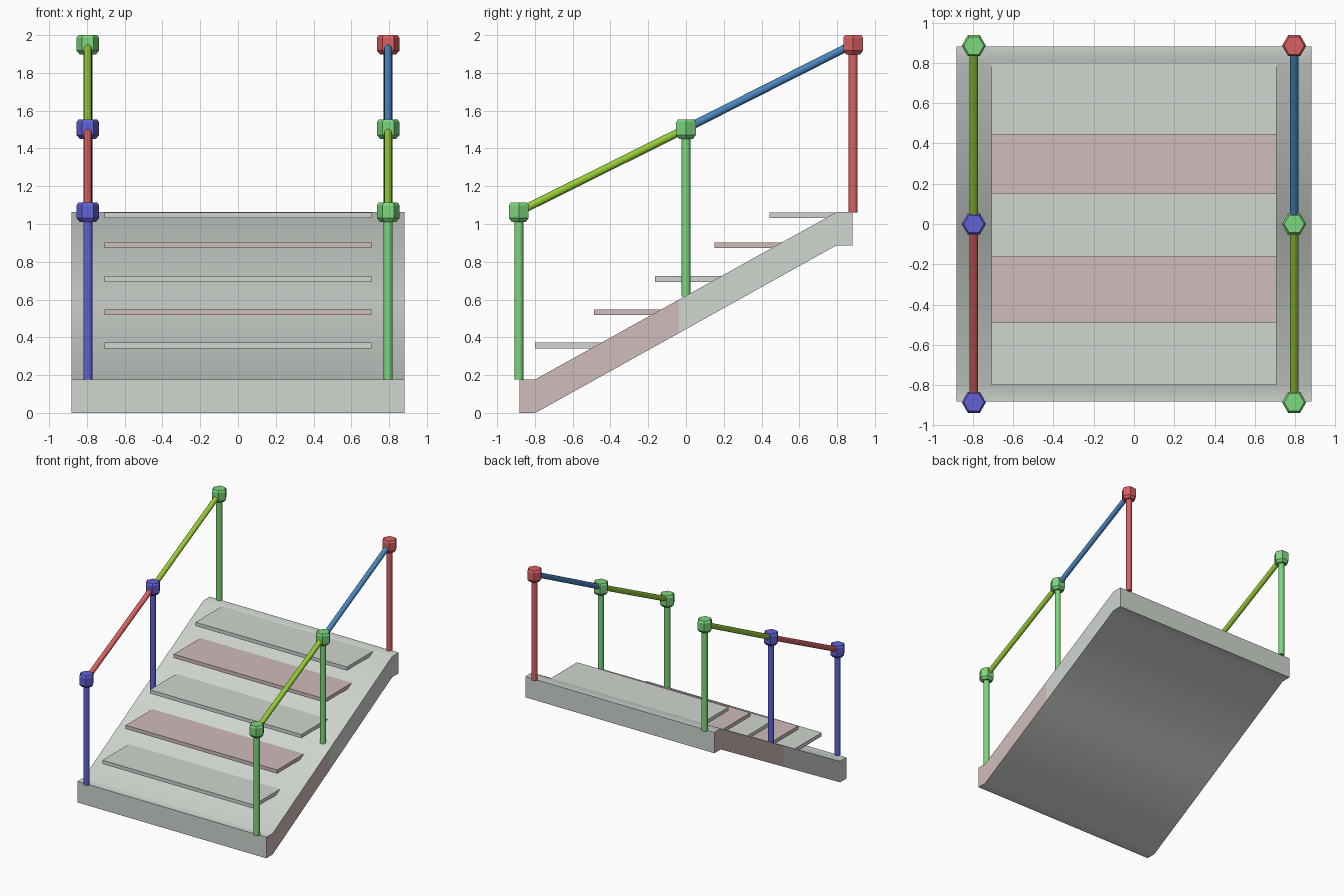
import bpy, bmesh, math
from mathutils import Vector

if "Cube" in bpy.data.objects:
    bpy.data.objects.remove(bpy.data.objects["Cube"])


def mat(name, r, g, b):
    def lin(c):
        c /= 255
        return c / 12.92 if c <= 0.04045 else ((c + 0.055) / 1.055) ** 2.4
    m = bpy.data.materials.new(name)
    m.diffuse_color = (lin(r), lin(g), lin(b), 1)
    m.use_nodes = True
    m.node_tree.nodes["Principled BSDF"].inputs["Base Color"].default_value = m.diffuse_color
    return m


GREY = mat("pale_grey", 208, 214, 208)
PINK = mat("dusty_pink", 208, 188, 187)
GREEN = mat("soft_green", 125, 215, 125)
LIME = mat("yellow_green", 150, 203, 55)
RED = mat("soft_red", 218, 97, 97)
VIOLET = mat("violet_blue", 98, 98, 215)
BLUE = mat("steel_blue", 74, 134, 190)


def finish(name, bm, mats, smooth_angle=None):
    bmesh.ops.recalc_face_normals(bm, faces=bm.faces[:])
    me = bpy.data.meshes.new(name)
    bm.to_mesh(me)
    bm.free()
    for m in mats:
        me.materials.append(m)
    if smooth_angle:
        for p in me.polygons:
            p.use_smooth = True
        me.set_sharp_from_angle(angle=math.radians(smooth_angle))
    ob = bpy.data.objects.new(name, me)
    bpy.context.collection.objects.link(ob)
    return ob


def extrude_x(profile, half):
    """Side profile (y, z) extruded from -half to +half in x."""
    bm = bmesh.new()
    f = bm.faces.new([bm.verts.new((-half, y, z)) for y, z in profile])
    r = bmesh.ops.extrude_face_region(bm, geom=[f])
    bmesh.ops.translate(bm, vec=(2 * half, 0, 0),
                        verts=[v for v in r["geom"] if isinstance(v, bmesh.types.BMVert)])
    return bm


def rod(name, a, b, radius, m):
    a, b = Vector(a), Vector(b)
    bm = bmesh.new()
    bmesh.ops.create_cone(bm, cap_ends=True, segments=12, radius1=radius,
                          radius2=radius, depth=(b - a).length)
    ob = finish(name, bm, [m], 40)
    ob.location = (a + b) / 2
    ob.rotation_mode = 'QUATERNION'
    ob.rotation_quaternion = (b - a).to_track_quat('Z', 'Y')


def cap(name, pos, m):
    """Hexagonal post cap with tapered top and bottom."""
    bm = bmesh.new()
    rings = []
    for r, z in ((0.042, -0.055), (0.06, -0.034), (0.06, 0.034), (0.05, 0.048)):
        rings.append([bm.verts.new((r * math.cos(i * math.pi / 3),
                                    r * math.sin(i * math.pi / 3), z)) for i in range(6)])
    for lo, hi in zip(rings, rings[1:]):
        for i in range(6):
            j = (i + 1) % 6
            bm.faces.new((lo[i], lo[j], hi[j], hi[i]))
    bm.faces.new(rings[0])
    bm.faces.new(rings[-1])
    finish(name, bm, [m]).location = pos


# Sloped slab, with a half-painted panel on each side
bm = extrude_x([(-0.882, 0), (-0.797, 0), (0.797, 0.887), (0.882, 0.887),
                (0.882, 1.063), (0.797, 1.063), (-0.797, 0.178), (-0.882, 0.178)], 0.882)
bmesh.ops.bisect_plane(bm, geom=bm.verts[:] + bm.edges[:] + bm.faces[:],
                       plane_co=(0, -0.04, 0), plane_no=(0, 1, 0))
bm.normal_update()
for f in bm.faces:
    c = f.calc_center_median()
    if abs(c.x) > 0.88:
        f.material_index = int((c.y < -0.04) == (c.x > 0))
finish("ramp_slab", bm, [GREY, PINK], 30)


# Treads, cut at the back to meet the slope
def slope_y(z):
    return -0.797 + (z - 0.178) * 1.594 / 0.885


for i, (y, z) in enumerate(((-0.80, 0.372), (-0.488, 0.548), (-0.165, 0.724),
                            (0.152, 0.903), (0.443, 1.062))):
    zb = z - 0.031
    bm = extrude_x([(y, zb), (slope_y(zb), zb), (slope_y(z), z), (y, z)], 0.707)
    finish(f"tread_{i + 1}", bm, [PINK if i % 2 else GREY])

# Posts, caps and handrails
STATIONS = ((-0.885, 0.178, 1.065), (0, 0.615, 1.505), (0.885, 1.06, 1.952))
SIDES = (("right", 0.795, (GREEN, GREEN, RED), (LIME, BLUE)),
         ("left", -0.795, (VIOLET, VIOLET, GREEN), (RED, LIME)))
for side, x, post_mats, rail_mats in SIDES:
    for part, (y, z0, z1), m in zip(("front", "middle", "back"), STATIONS, post_mats):
        rod(f"{side}_{part}_post", (x, y, z0), (x, y, z1), 0.024, m)
        cap(f"{side}_{part}_cap", (x, y, z1), m)
    for k, m in enumerate(rail_mats):
        a, b = STATIONS[k], STATIONS[k + 1]
        rod(f"{side}_{('lower', 'upper')[k]}_rail", (x, a[0], a[2]), (x, b[0], b[2]), 0.021, m)
